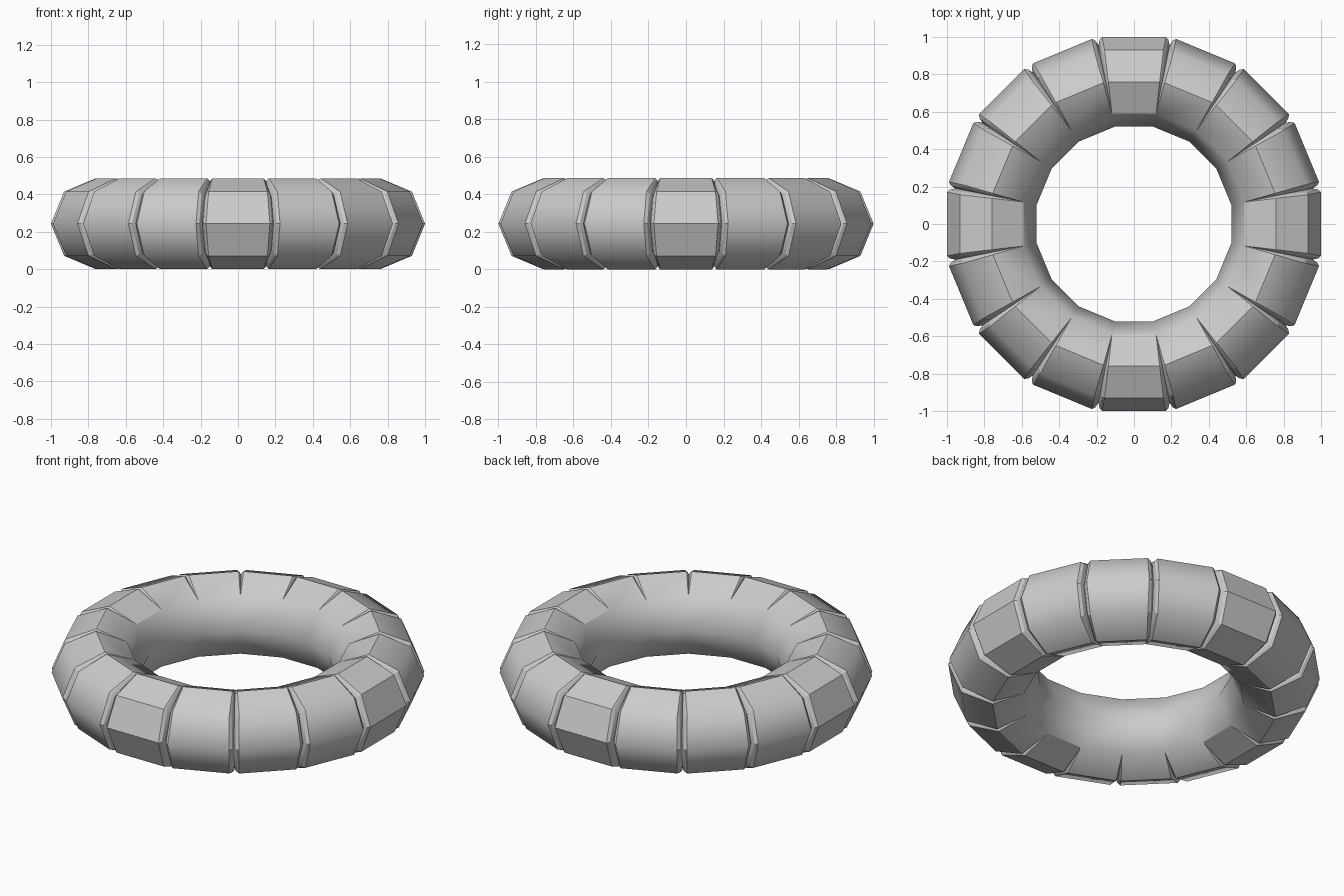
import bpy, bmesh, math
from mathutils import Matrix, Vector

cube = bpy.data.objects.get("Cube")
if cube:
    bpy.data.objects.remove(cube, do_unlink=True)

SEGMENTS, SIDES = 16, 8
MAJOR, MINOR, MID_Z = 0.76, 0.243, 0.243
MITRE = math.tan(math.pi / SEGMENTS)
# Seam rings from groove floor to full section: (tangential inset, depth)
SEAM = [(0.0, 0.045), (0.012, 0.015), (0.028, 0.0)]


def section_point(side, inset, depth, end):
    """Point on one straight segment's section, grooved on its outer half."""
    a = math.tau * side / SIDES
    c = math.cos(a)
    weight = 1.0 if c > 0.1 else 0.5 if c > -0.1 else 0.0
    radius = MINOR - depth * weight
    r = MAJOR + radius * c * 0.24 / MINOR
    t = r * MITRE - inset * weight
    return Vector((r, end * t, MID_Z + radius * math.sin(a)))


bm = bmesh.new()
# Straight tube segments around the ring
for k in range(SEGMENTS):
    turn = Matrix.Rotation(math.tau * k / SEGMENTS, 3, 'Z')
    stations = [(i, d, -1) for i, d in SEAM] + [(i, d, 1) for i, d in reversed(SEAM)]
    rings = [[bm.verts.new(turn @ section_point(s, *st)) for s in range(SIDES)]
             for st in stations]
    for a, b in zip(rings, rings[1:]):
        for s in range(SIDES):
            n = (s + 1) % SIDES
            bm.faces.new((a[s], b[s], b[n], a[n]))

# Weld mitred ends and collapse the groove where it fades out inside
bmesh.ops.remove_doubles(bm, verts=bm.verts, dist=0.0005)
bmesh.ops.recalc_face_normals(bm, faces=bm.faces)

# Smooth shading with crisp grooves, rims and axis-facing segments
for f in bm.faces:
    f.smooth = True
for e in bm.edges:
    p, q = e.verts[0].co, e.verts[1].co
    mid = (p + q) / 2
    lengthwise = abs(p.z - q.z) < 0.001 and e.calc_length() > 0.1
    if lengthwise:
        rim = abs(mid.z - MID_Z) > 0.23
        axis_facing = min(abs(mid.x), abs(mid.y)) < 0.01
        e.smooth = not (rim or axis_facing)
    else:
        e.smooth = e.calc_face_angle(0) < math.radians(30)

mesh = bpy.data.meshes.new("segmented_ring")
bm.to_mesh(mesh)
bm.free()
ring = bpy.data.objects.new("segmented_ring", mesh)
bpy.context.collection.objects.link(ring)

# Single grey finish
grey = bpy.data.materials.new("plain_grey")
grey.use_nodes = True
colour = (0.6, 0.6, 0.6, 1)
grey.diffuse_color = colour
grey.node_tree.nodes["Principled BSDF"].inputs["Base Color"].default_value = colour
mesh.materials.append(grey)
